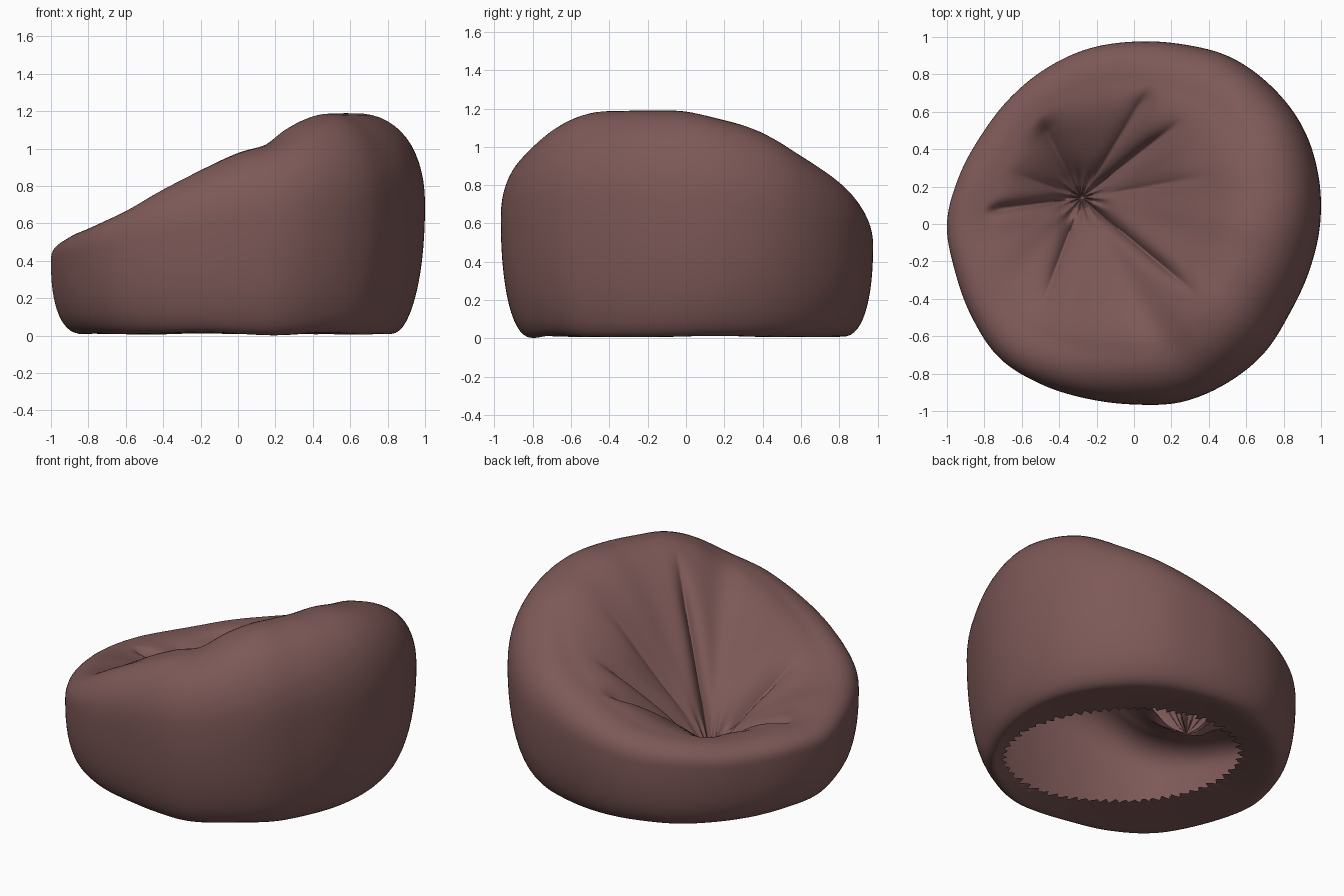
import bpy, bmesh, math, random
from mathutils import noise, Vector

if "Cube" in bpy.data.objects:
    bpy.data.objects.remove(bpy.data.objects["Cube"])

random.seed(4)
N = 300                      # columns around the bag
CX, CY, CZ = -0.28, 0.14, 0.28   # gathered centre of the seat

# outline radius and rim height, every 15 degrees from +x
R_TAB = [.995, 1.02, 1.04, 1.04, 1.03, .995, .975, .968, .955, .945, .945, .97,
         1.0, .99, 1.0, 1.015, .99, .967, .965, .985, .985, .98, .96, .97]
H_TAB = [1.185, 1.14, 1.08, .97, .86, .76, .67, .60, .55, .52, .51, .51,
         .52, .56, .59, .66, .78, .89, .97, 1.02, 1.12, 1.18, 1.19, 1.19]

# seat creases: direction, depth, half width, start, end
CREASES = [(-40, .13, .035, .0, .82), (250, .09, .04, .05, .66),
           (188, .10, .03, .0, .74), (38, .11, .04, .0, .72),
           (58, .07, .05, .05, .98), (118, .09, .08, .0, .62),
           (10, .04, .06, .05, .75), (160, .05, .06, .0, .45)]


def table(tab, a):
    """Smooth periodic lookup."""
    n = len(tab)
    x = a / (2 * math.pi) * n
    i = math.floor(x)
    t = x - i
    p0, p1, p2, p3 = (tab[(i + k) % n] for k in (-1, 0, 1, 2))
    return p1 + .5 * t * (p2 - p0 + t * (2*p0 - 5*p1 + 4*p2 - p3 + t * (3*(p1 - p2) + p3 - p0)))


def smooth(t):
    t = max(0, min(1, t))
    return t * t * (3 - 2 * t)


def crease(x, y):
    dx, dy = x - CX, y - CY
    total = 0
    for deg, depth, w, r0, r1 in CREASES:
        c, s = math.cos(math.radians(deg)), math.sin(math.radians(deg))
        along, across = dx * c + dy * s, -dx * s + dy * c
        if along <= 0:
            continue
        win = smooth((along - r0) / .15) * smooth((r1 - along) / .3)
        total += depth * win * (math.exp(-abs(across) / w) - .25 * math.exp(-(across / (3 * w)) ** 2))
    return total


def column(a, jag):
    """Points from the torn bottom opening, up the side, over the rim, to the seat centre."""
    R, H = table(R_TAB, a), table(H_TAB, a)
    k = (H - .5) / .7
    c = .82 - .18 * k
    zm = .39 + .33 * k
    ca, sa = math.cos(a), math.sin(a)
    pts = []
    # opening: an oval, long axis along (-1, 1)
    u, v = math.cos(a - .75 * math.pi), math.sin(a - .75 * math.pi)
    hr = 1 / math.hypot(u / .69, v / .54)
    base = .83 * (.45 * R + .55 * .99)       # base is rounder than the top outline
    bx, by = base * ca, base * sa
    for i in range(5):                       # underside
        t = i / 5
        h = hr + (jag if i == 0 else 0)
        hx, hy = .05 + h * ca, -.05 + h * sa
        pts.append((hx + (bx - hx) * t, hy + (by - hy) * t, .04 - .03 * t))
    q = 2 / (2.4 - .35 * k)
    for i in range(14):                      # lower side
        w = i / 14 * math.pi / 2
        r = base + (R - base) * math.sin(w) ** q
        pts.append((r * ca, r * sa, .01 + (zm - .01) * (1 - math.cos(w) ** q)))
    q = 2 / (2.5 - .35 * k)
    for i in range(14):                      # rounded rim
        w = i / 14 * math.pi / 2
        r = (c + (1 - c) * math.cos(w) ** q) * R
        pts.append((r * ca, r * sa, zm + (H - zm) * math.sin(w) ** q))
    ex, ey = c * R * ca, c * R * sa
    M = 36
    for i in range(M):                       # seat
        f = 1 - i / M
        puff = 1 - (1 - f) ** (2.3 - .6 * k)
        g = .5 * smooth(f) + .5 * puff
        x, y = CX + (ex - CX) * f, CY + (ey - CY) * f
        rho = math.hypot(x - CX, y - CY)
        phi = math.atan2(y - CY, x - CX)
        z = CZ + (H - CZ) * g - crease(x, y) * smooth((1 - f) / .2)
        z -= .06 * math.exp(-(rho / .1) ** 2)
        z += .012 * math.cos(13 * phi) * math.exp(-((rho - .08) / .06) ** 2)
        pts.append((x, y, z))
    out = []
    for x, y, z in pts:                      # gentle cloth unevenness
        n = noise.noise(Vector((x * 2.5, y * 2.5, z * 2.5)))
        out.append((x, y, max(0, z + .012 * n)))
    return out


bm = bmesh.new()
cols = []
for j in range(N):
    jag = (-.018, -.006, .006, .018, 0)[j % 5] + random.uniform(-.008, .008)
    cols.append([bm.verts.new(p) for p in column(2 * math.pi * j / N, jag)])
tip = bm.verts.new((CX, CY, CZ - .07))
for j in range(N):
    A, B = cols[j], cols[(j + 1) % N]
    for i in range(len(A) - 1):
        bm.faces.new((A[i], B[i], B[i + 1], A[i + 1]))
    bm.faces.new((A[-1], B[-1], tip))
for f in bm.faces:
    f.smooth = True

me = bpy.data.meshes.new("bean_bag_cover")
bm.to_mesh(me)
bm.free()
cover = bpy.data.objects.new("bean_bag_cover", me)
bpy.context.collection.objects.link(cover)

mat = bpy.data.materials.new("dusty brown fabric")
mat.diffuse_color = (.205, .1, .096, 1)
mat.use_nodes = True
mat.node_tree.nodes["Principled BSDF"].inputs["Base Color"].default_value = mat.diffuse_color
me.materials.append(mat)
